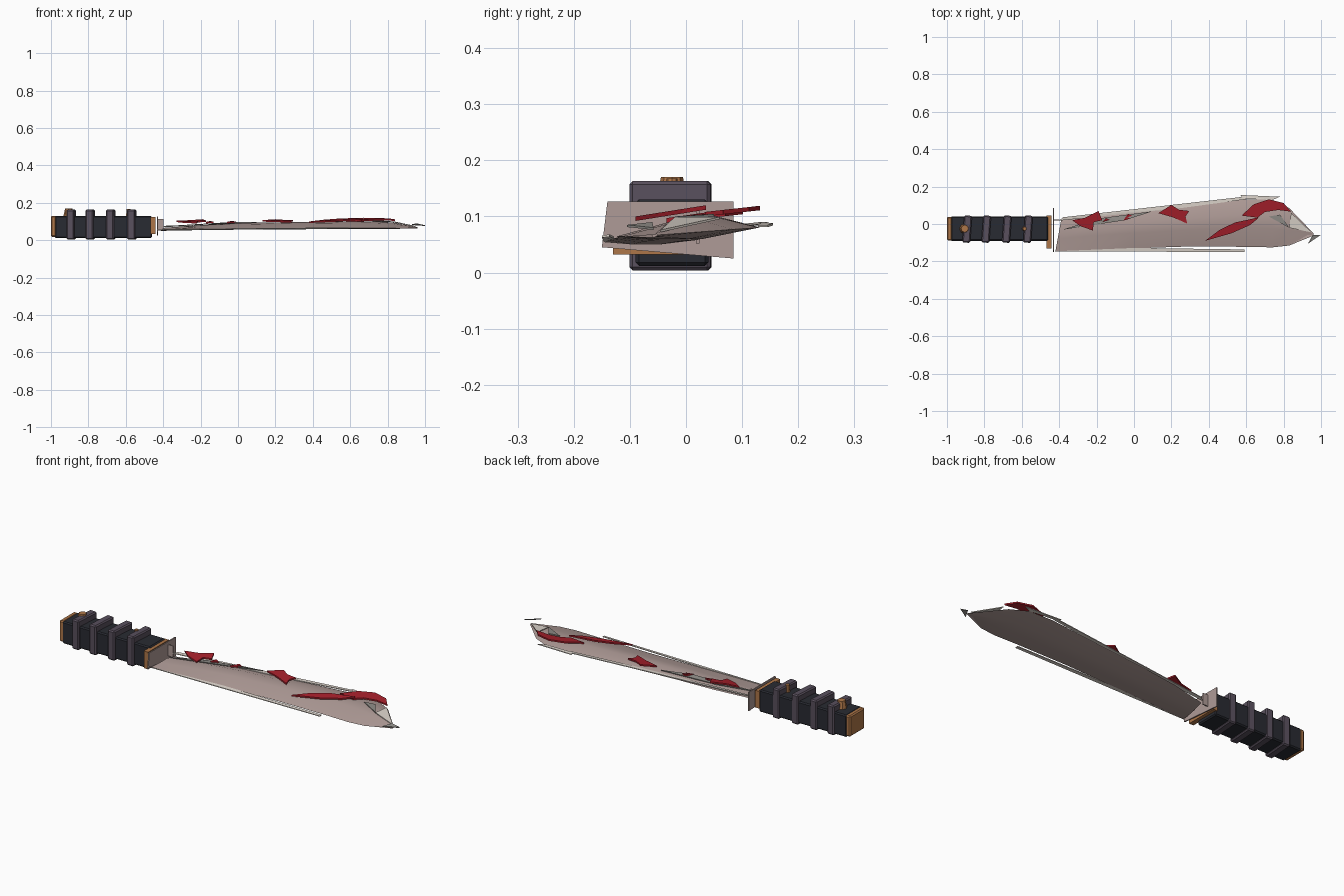
import bpy
import bmesh
import math
from mathutils import Vector, Matrix

default_cube = bpy.data.objects.get("Cube")
if default_cube:
    bpy.data.objects.remove(default_cube, do_unlink=True)


def make_material(name, red, green, blue):
    material = bpy.data.materials.new(name)
    material.use_nodes = True
    colour = (red, green, blue, 1)
    material.diffuse_color = colour
    material.node_tree.nodes["Principled BSDF"].inputs["Base Color"].default_value = colour
    return material


grip_black = make_material("dark grip", .022, .024, .032)
band_purple = make_material("dusky purple leather", .10, .08, .11)
copper = make_material("copper", .42, .18, .065)
steel = make_material("warm steel", .43, .33, .31)
pale_steel = make_material("pale steel edge", .72, .66, .60)
grey_steel = make_material("grey steel", .27, .26, .24)
blood_red = make_material("deep red", .38, .014, .024)


def add_object(name, bm, material):
    bmesh.ops.recalc_face_normals(bm, faces=bm.faces)
    mesh = bpy.data.meshes.new(name)
    bm.to_mesh(mesh)
    bm.free()
    mesh.materials.append(material)
    part = bpy.data.objects.new(name, mesh)
    bpy.context.collection.objects.link(part)
    return part


def smooth(part, degrees):
    bpy.ops.object.select_all(action="DESELECT")
    part.select_set(True)
    bpy.context.view_layer.objects.active = part
    bpy.ops.object.shade_smooth_by_angle(angle=math.radians(degrees))


def box(name, low, high, material, bevel=0, turn=0):
    low, high = Vector(low), Vector(high)
    bm = bmesh.new()
    bmesh.ops.create_cube(bm, size=1)
    bmesh.ops.scale(bm, vec=high - low, verts=bm.verts)
    if bevel:
        bmesh.ops.bevel(bm, geom=bm.edges[:], offset=bevel, segments=1, affect="EDGES")
    bmesh.ops.rotate(bm, matrix=Matrix.Rotation(turn, 3, "Z"), verts=bm.verts)
    bmesh.ops.translate(bm, vec=(low + high) / 2, verts=bm.verts)
    return add_object(name, bm, material)


def plate(name, outline, material, thickness=.004):
    """Thin sheet through an outline of 3D points, thickened downwards."""
    bm = bmesh.new()
    face = bm.faces.new([bm.verts.new(point) for point in outline])
    bmesh.ops.triangulate(bm, faces=[face])
    lower = bmesh.ops.extrude_face_region(bm, geom=bm.faces[:])["geom"]
    moved = [item for item in lower if isinstance(item, bmesh.types.BMVert)]
    bmesh.ops.translate(bm, vec=(0, 0, -thickness), verts=moved)
    return add_object(name, bm, material)


def splash(name, outline, front_height, back_height):
    """Red sheet that rises from its front edge to its back edge."""
    low = min(y for x, y in outline)
    slope = (back_height - front_height) / (max(y for x, y in outline) - low)
    points = [(x, y, front_height + slope * (y - low)) for x, y in outline]
    return plate(name, points, blood_red, .008)


def stud(name, x, y, top, radius):
    bm = bmesh.new()
    bmesh.ops.create_cone(bm, cap_ends=True, segments=8, radius1=radius,
                          radius2=radius * .7, depth=.04)
    bmesh.ops.translate(bm, vec=(x, y, top - .02), verts=bm.verts)
    return add_object(name, bm, copper)


# Grip, wrapped bands, pommel cap and studs
box("grip", (-.98, -.09, .012), (-.46, .04, .13), grip_black, .006)
for number, x in enumerate((-.892, -.79, -.68, -.567)):
    box(f"grip_band_{number + 1}", (x - .021, -.1, .004), (x + .021, .045, .163),
        band_purple, .006, math.radians(-4))
box("pommel_cap", (-1, -.088, .018), (-.972, .038, .13), copper, .006)
stud("large_stud", -.905, -.025, .17, .028)
stud("small_stud", -.585, -.025, .168, .014)

# Guard: copper collar, thin steel cross plate and side panel
box("guard_collar", (-.468, -.13, .032), (-.442, .045, .124), copper)
cross = bmesh.new()
corners = [(-.14, .127), (.085, .127), (.085, .025), (-.15, .045)]
cross.faces.new([cross.verts.new((-.434, y, z)) for y, z in corners])
cross_plate = add_object("guard_plate", cross, steel)
cross_plate.modifiers.new("thickness", "SOLIDIFY").thickness = .006
box("guard_side_panel", (-.434, .018, .052), (-.398, .024, .112), steel)

# Blade: sections as x, front edge, back edge, ridge height, underside height
sections = [
    (-.42, -.145, .02, .066, .05),
    (-.2, -.138, .055, .08, .054),
    (0, -.13, .075, .092, .056),
    (.3, -.12, .102, .097, .058),
    (.6, -.122, .132, .101, .06),
    (.74, -.125, .13, .1, .06),
    (.83, -.115, .085, .094, .06),
    (.96, -.062, -.05, .07, .064),
]
bm = bmesh.new()
rings = []
for x, front, back, ridge, under in sections:
    middle = (ridge + under) / 2
    across = [(0, under + .004), (.4, ridge - .008), (.68, ridge),
              (1, middle), (.6, under), (.3, under)]
    rings.append([bm.verts.new((x + .03 * t * (x < -.4), front + (back - front) * t, z))
                  for t, z in across])
for near, far in zip(rings, rings[1:]):
    for i in range(len(near)):
        j = (i + 1) % len(near)
        bm.faces.new((near[i], near[j], far[j], far[i]))
bm.faces.new(rings[0])
bm.faces.new(rings[-1])
smooth(add_object("blade", bm, steel), 30)

# Chipped slivers along both edges and at the point
plate("front_edge_sliver", [(-.43, -.146, .058), (.59, -.15, .066),
                            (.59, -.136, .068), (0, -.128, .064)], pale_steel)
plate("back_edge_sliver", [(-.4, .018, .075), (.25, .085, .085), (.6, .132, .09),
                           (.58, .145, .09), (-.38, .036, .078)], pale_steel)
plate("spine_chip", [(.57, .155, .088), (.78, .146, .085),
                     (.74, .128, .085), (.58, .136, .09)], pale_steel)
plate("spine_facet", [(-.38, -.03, .076), (-.05, .02, .096),
                      (.1, .068, .097), (-.2, .028, .086)], grey_steel)
plate("point_shard", [(.93, -.105, .085), (.955, -.06, .09), (1, -.058, .08)], grey_steel)
plate("point_facet", [(.83, -.02, .099), (.84, .06, .099), (.95, -.045, .076)], pale_steel)
plate("point_crease", [(.72, .04, .104), (.78, .05, .104), (.83, -.02, .1)], grey_steel)

# Red splashes lying on the upper side
splash("splash_near_guard", [(-.33, .02), (-.26, .034), (-.19, .07), (-.17, .02),
                             (-.215, .01), (-.22, -.035), (-.29, -.01)], .097, .112)
splash("splash_middle", [(.13, .058), (.2, .102), (.24, .076), (.295, .07),
                         (.275, .04), (.285, .002), (.21, .035)], .101, .112)
splash("splash_streak", [(.38, -.09), (.46, -.03), (.54, .008), (.67, .036),
                         (.62, -.006), (.52, -.05)], .1, .12)
splash("splash_near_point", [(.575, .045), (.64, .105), (.72, .132), (.8, .112),
                             (.84, .066), (.77, .075), (.7, .064), (.66, .034)], .108, .119)
for number, (x, y) in enumerate([(-.15, .018), (-.04, .025), (-.03, .04)]):
    splash(f"splash_drop_{number + 1}", [(x - .02, y - .008), (x, y + .014),
                                         (x + .02, y + .004)], .098, .102)
